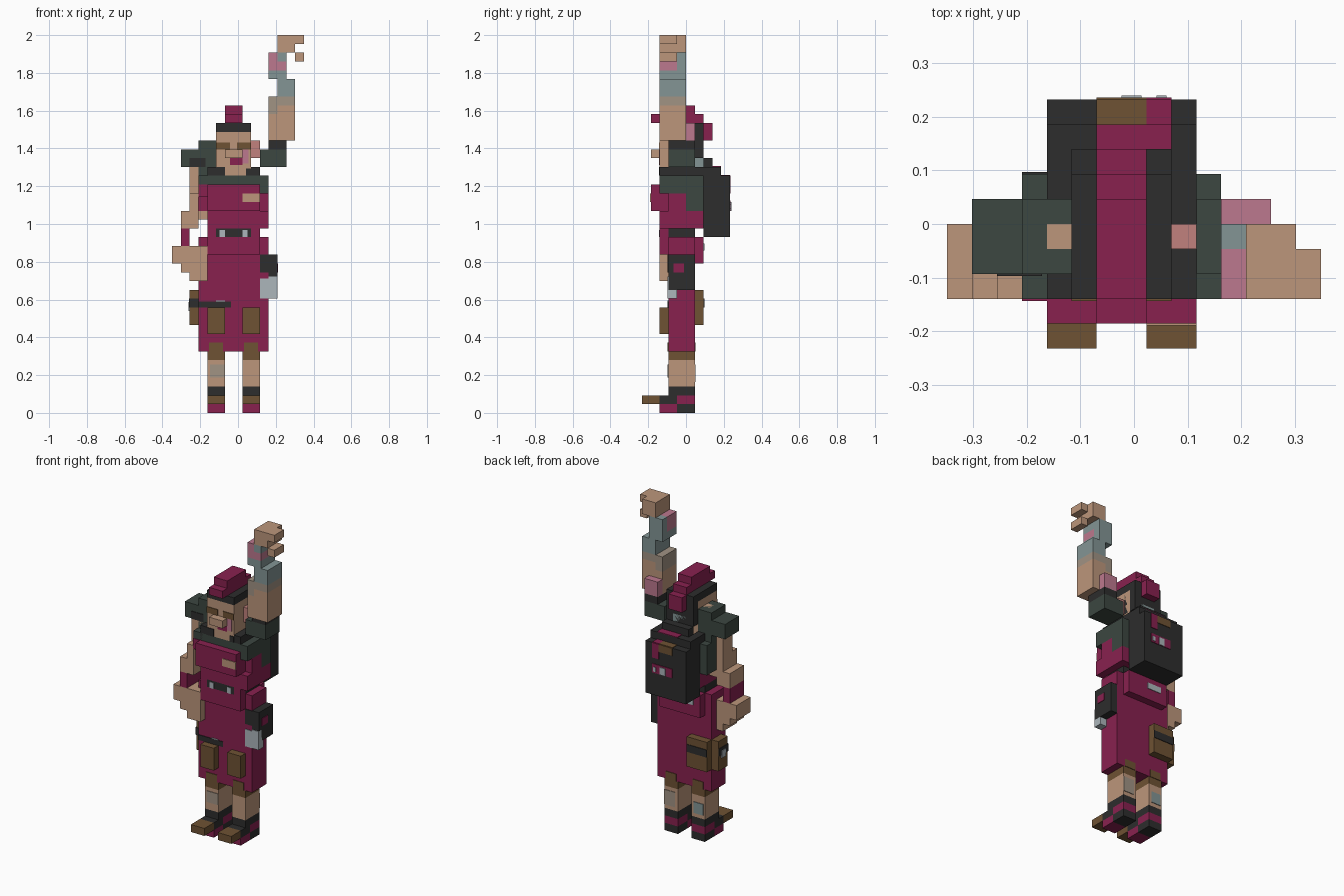
import bpy, bmesh
from mathutils import Vector, Matrix

if "Cube" in bpy.data.objects:
    bpy.data.objects.remove(bpy.data.objects["Cube"])

U = 2 / 43  # edge of one block
E = 0.08    # thickness of painted plates, in blocks


def lin(c):
    c /= 255
    return c / 12.92 if c < 0.04045 else ((c + 0.055) / 1.055) ** 2.4


MATS = {}
for name, rgb in {
    "maroon": (136, 33, 79), "skin": (188, 150, 123), "black": (45, 45, 45),
    "green": (60, 71, 65), "brown": (110, 82, 51), "silver": (172, 182, 187),
    "blue_grey": (131, 149, 149), "pink": (188, 120, 142),
    "salmon": (193, 129, 125), "taupe": (161, 147, 132),
}.items():
    m = bpy.data.materials.new(name)
    m.use_nodes = True
    col = tuple(lin(c) for c in rgb) + (1,)
    m.diffuse_color = col
    m.node_tree.nodes["Principled BSDF"].inputs["Base Color"].default_value = col
    MATS[name] = m


def part(name, *boxes):
    """One object from boxes (colour, x0, x1, y0, y1, z0, z1) in block units."""
    bm = bmesh.new()
    me = bpy.data.meshes.new(name)
    used = []
    for color, x0, x1, y0, y1, z0, z1 in boxes:
        if color not in used:
            used.append(color)
            me.materials.append(MATS[color])
        mid = Vector(((x0 + x1) / 2 - 7.5, (y0 + y1) / 2 - 5, (z0 + z1) / 2)) * U
        size = Vector((x1 - x0, y1 - y0, z1 - z0)) * U
        r = bmesh.ops.create_cube(bm, size=1, matrix=Matrix.Translation(mid) @ Matrix.Diagonal(size).to_4x4())
        for f in {f for v in r["verts"] for f in v.link_faces}:
            f.material_index = used.index(color)
    bm.to_mesh(me)
    bm.free()
    bpy.context.collection.objects.link(bpy.data.objects.new(name, me))


def front(color, x0, x1, y, z0, z1):
    return (color, x0, x1, y - E, y, z0, z1)


def back(color, x0, x1, y, z0, z1):
    return (color, x0, x1, y, y + E, z0, z1)


# Shoes, legs and front pouches, one set per side
for side, x in (("right", 4), ("left", 8)):
    part(side + "_shoe",
         ("maroon", x, x + 2, 2, 4, 0, 1), ("black", x, x + 2, 4, 6, 0, 1),
         ("brown", x, x + 2, 0, 2, 1, 2), ("black", x, x + 2, 2, 4, 1, 2),
         ("maroon", x, x + 2, 4, 6, 1, 2), ("black", x, x + 2, 3, 6, 2, 3))
    part(side + "_leg",
         ("skin", x, x + 2, 3, 6, 3, 6), ("brown", x, x + 2, 3, 6, 6, 7),
         front("brown", x + .2, x + 1.8, 3, 7, 8), back("brown", x + .2, x + 1.8, 6, 7, 8))
    part(side + "_front_pouch", ("brown", x, x + 2, 2, 3, 9, 12))
part("shin_patches", front("taupe", 4.3, 6, 3, 4, 5.5),
     back("blue_grey", 4.2, 5.6, 6, 3.5, 5), back("taupe", 8.4, 10, 6, 3.5, 5.5))

# Long coat and thigh belt
part("coat", ("maroon", 3, 11, 3, 6, 7, 20))
part("thigh_belt", front("black", 3, 6.7, 3, 12, 12.7), front("silver", 5, 6, 3, 12, 12.8))

# Pouch wrapped round the back corner
part("side_pouch",
     ("brown", 3, 6, 6, 7, 10, 14), ("brown", 2, 3, 4, 6, 10, 14),
     back("black", 3, 6, 7, 12, 13), front("black", 2, 3, 4, 12, 13),
     ("black", 2 - E, 2, 4, 6, 12, 13), ("silver", 2 - 2 * E, 2, 4.6, 5.4, 11.6, 12.6))

# Holster on the left hip
part("holster",
     ("black", 11, 12, 3, 6, 14, 18), ("silver", 11, 12, 3 - E, 4, 13, 15.5),
     front("silver", 10, 11, 3, 13, 15.3), front("black", 10, 11, 3, 16, 18),
     ("maroon", 12, 12 + E, 3.6, 4.8, 16, 17))

# Waist and belt
part("waist", ("maroon", 4, 10, 2, 7, 18, 20), ("maroon", 4, 10, 5, 7, 17, 18),
     ("black", 4, 10, 3, 6, 20, 21), ("maroon", 4, 5, 2, 3, 20, 21), ("maroon", 9, 10, 2, 3, 20, 21),
     ("black", 5, 9, 2, 3, 20, 21), back("silver", 5, 7, 7, 18.5, 19.3))
part("belt_buckles", front("silver", 5.4, 6, 2, 20, 20.8), front("silver", 8, 8.6, 2, 20, 20.8))

# Torso with green shoulders
part("torso", ("maroon", 4, 11, 2, 7, 21, 23), ("maroon", 3, 11, 3, 5, 23, 25),
     ("maroon", 4, 10, 2, 3, 23, 25), ("green", 3, 11, 5, 7, 23, 25),
     ("green", 3, 11, 2, 7, 25, 27), front("maroon", 3, 4, 2, 24.6, 26))
part("chest_flap", ("maroon", 4, 10, 1, 2, 23, 26), front("skin", 8, 10, 1, 24, 25))

# Backpack and its straps
part("backpack", ("black", 4, 10, 7, 10, 20, 27), ("black", 4, 10, 7, 9, 27, 28),
     ("black", 5, 9, 7, 8, 28, 29), ("black", 4, 5, 2, 7, 26, 28), ("black", 9, 10, 2, 7, 26, 28))
part("backpack_patches", ("brown", 6, 8, 9, 10, 27, 27 + E), ("maroon", 8, 9, 9, 10, 27, 27 + E),
     ("maroon", 6, 9, 8, 9, 28, 28 + E), back("brown", 6, 8, 10, 26, 27),
     back("maroon", 8, 9, 10, 25, 27), back("maroon", 6, 9, 10, 23, 24.2),
     ("silver", 7, 7.8, 10, 10 + 2 * E, 23, 24), ("silver", 8.4, 8.8, 10, 10 + 2 * E, 23.2, 23.8))

# Head
part("head", ("skin", 5, 9, 2, 6, 27, 32), ("black", 5, 9, 5, 7, 29, 32),
     ("black", 5, 9, 2, 7, 32, 33), ("blue_grey", 6, 8, 6, 7, 28, 30),
     ("salmon", 9, 10, 4, 5, 29, 31), ("skin", 4, 5, 4, 5, 29, 31))
part("nose", ("skin", 6, 8, 1, 2, 29, 30))
part("face_paint", front("brown", 5, 6.6, 2, 30, 30.8), front("brown", 7.4, 9, 2, 30, 30.8),
     front("maroon", 6.6, 8, 2, 28.2, 29), front("pink", 8, 8.7, 2, 28.4, 30),
     front("black", 5, 6, 2, 27, 28), front("black", 8.4, 9, 2, 27, 27.8))
part("mohawk", ("maroon", 6, 8, 1, 2, 33, 34), ("maroon", 6, 8, 2, 6, 33, 35),
     ("maroon", 6, 8, 6, 7, 32, 34), ("maroon", 6, 8, 7, 8, 31, 33))

# Lowered right arm
part("right_shoulder", ("green", 1, 4, 3, 6, 28, 30), ("green", 3, 5, 3, 6, 28, 31),
     ("green", 3, 5, 3, 6, 27, 28), front("black", 2, 3.8, 3, 28, 29))
part("right_arm", ("skin", 2, 4, 3, 5, 22, 28), ("skin", 2, 3, 2, 5, 21, 25),
     ("skin", 1, 3, 2, 5, 21, 23), ("maroon", 1, 2, 2, 5, 19, 21))
part("right_hand", ("skin", 1, 3, 2, 5, 17, 19), ("skin", 0, 1, 2, 5, 17, 19),
     ("skin", 1, 4, 2, 5, 16, 18), ("skin", 2, 4, 2, 5, 15, 16), ("skin", 3, 4, 2, 3, 17, 19))

# Raised left arm
part("left_shoulder", ("green", 10, 13, 3, 6, 28, 30), ("black", 11, 13, 3, 6, 30, 31))
part("left_arm", ("skin", 11, 14, 2, 5, 31, 34), ("pink", 11, 13, 5, 6, 31, 33),
     ("taupe", 11, 12, 2, 5, 34, 36), ("skin", 12, 14, 2, 5, 34, 35), ("taupe", 12, 14, 2, 5, 35, 36),
     ("blue_grey", 12, 14, 2, 5, 36, 38), ("blue_grey", 11, 13, 2, 5, 38, 39),
     ("pink", 11, 12, 2, 4, 39, 41), ("pink", 12, 13, 2, 4, 39, 40),
     ("blue_grey", 11, 13, 4, 5, 39, 41), ("blue_grey", 12, 13, 2, 4, 40, 41))
part("left_hand", ("skin", 12, 14, 2, 5, 41, 43), ("skin", 14, 15, 2, 4, 42, 43),
     ("skin", 14, 15, 2, 4, 40, 41))
